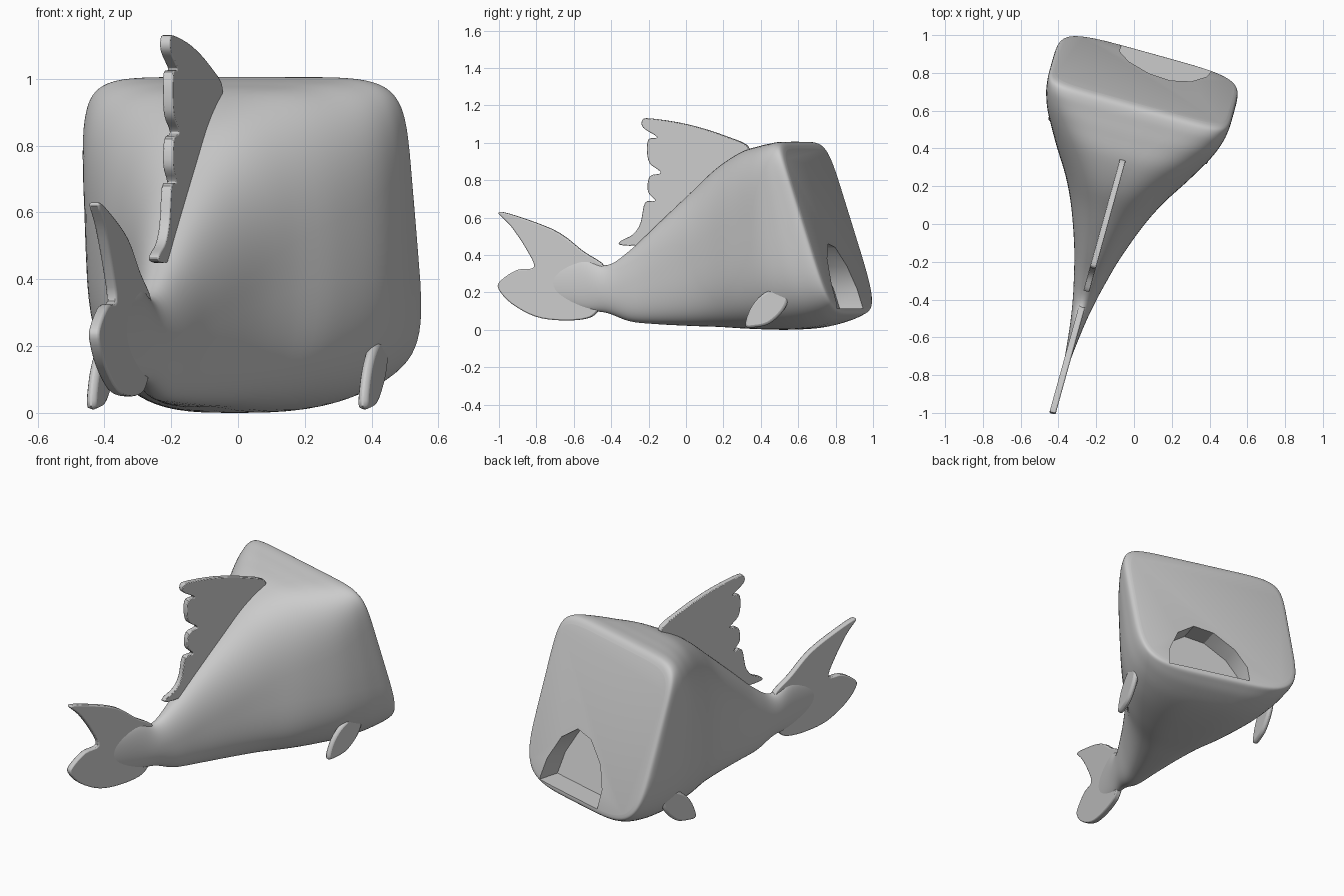
import bpy, bmesh, math
from mathutils import Vector

if "Cube" in bpy.data.objects:
    bpy.data.objects.remove(bpy.data.objects["Cube"])

# One flat grey for the whole fish
grey = bpy.data.materials.new("plain grey")
grey.diffuse_color = (0.6, 0.6, 0.6, 1)
grey.use_nodes = True
grey.node_tree.nodes["Principled BSDF"].inputs["Base Color"].default_value = grey.diffuse_color

ANG = math.radians(15.5)   # the fish is turned about z
C, S = math.cos(ANG), math.sin(ANG)
MID = -0.148               # sideways offset of the symmetry plane


def place(u, v, z):
    """Fish space (sideways, along, up) to world."""
    u += MID
    return Vector((C * u + S * v, -S * u + C * v, z))


def spline(pts, steps, closed=False):
    """Catmull-Rom through points of any dimension."""
    n, out = len(pts), []
    get = (lambda i: pts[i % n]) if closed else (lambda i: pts[min(max(i, 0), n - 1)])
    for i in range(n if closed else n - 1):
        a, b, c, d = get(i - 1), get(i), get(i + 1), get(i + 2)
        for k in range(steps):
            t = k / steps
            out.append([0.5 * (2 * q + (r - p) * t + (2 * p - 5 * q + 4 * r - s) * t * t
                               + (3 * q - p - 3 * r + s) * t ** 3)
                        for p, q, r, s in zip(a, b, c, d)])
    if not closed:
        out.append(list(pts[-1]))
    return out


def finish(name, bm, angle=35):
    bmesh.ops.recalc_face_normals(bm, faces=bm.faces)
    me = bpy.data.meshes.new(name)
    bm.to_mesh(me)
    bm.free()
    ob = bpy.data.objects.new(name, me)
    bpy.context.collection.objects.link(ob)
    me.materials.append(grey)
    bpy.ops.object.select_all(action='DESELECT')
    ob.select_set(True)
    bpy.context.view_layer.objects.active = ob
    if angle:
        bpy.ops.object.shade_smooth_by_angle(angle=math.radians(angle))
    return ob


def prism(ringa, ringb):
    bm = bmesh.new()
    a = [bm.verts.new(p) for p in ringa]
    b = [bm.verts.new(p) for p in ringb]
    bm.faces.new(a)
    bm.faces.new(b[::-1])
    for i in range(len(a)):
        j = (i + 1) % len(a)
        bm.faces.new((a[i], a[j], b[j], b[i]))
    return bm


def plate(name, outline, u, shift, thick, steps=4):
    """Upright fin plate, outline read in side view (y, z)."""
    pts = [((y + shift) / C, z) for y, z in spline(outline, steps, True)]
    bm = prism([place(u - thick / 2, v, z) for v, z in pts],
               [place(u + thick / 2, v, z) for v, z in pts])
    ob = finish(name, bm)
    bev = ob.modifiers.new("soft edge", 'BEVEL')
    bev.width, bev.segments = thick * 0.4, 2
    bev.limit_method, bev.angle_limit = 'ANGLE', math.radians(60)
    return ob


# Body: along at bottom, along at top, half width, bottom, top, lower power, upper power
stations = [
    (-.84, -.84, .010, .18, .32, 2, 2),
    (-.62, -.62, .034, .11, .38, 2, 2),
    (-.48, -.48, .056, .09, .345, 2.1, 2),
    (-.35, -.35, .085, .045, .425, 2.4, 2.1),
    (-.20, -.20, .125, .03, .56, 2.7, 2.2),
    (.00, .00, .197, .02, .74, 3, 2.3),
    (.15, .15, .27, .015, .87, 3.1, 2.6),
    (.32, .30, .37, .005, .955, 3.1, 3.2),
    (.52, .42, .452, .0, .985, 3.1, 4.3),
    (.68, .50, .487, .01, .998, 3.3, 5.8),
    (.80, .55, .498, .04, 1.005, 3.8, 7),
    (.865, .585, .50, .07, 1.003, 4.3, 7.5),
    (.892, .605, .492, .09, .99, 4.6, 7.5),
    (.894, .62, .472, .115, .968, 4.6, 7.5),
]
N = 80
bm = bmesh.new()
rings = []
for vb, vt, w, zb, zt, pb, pt in spline(stations, 5):
    ring = []
    for i in range(N):
        a = 2 * math.pi * i / N
        c, s = math.cos(a), math.sin(a)
        p = pt if s > 0 else pb
        u = w * math.copysign(abs(c) ** (2 / p), c)
        h = 0.5 + 0.5 * math.copysign(abs(s) ** (2 / p), s)
        ring.append(bm.verts.new(place(u, vb + (vt - vb) * h, zb + (zt - zb) * h)))
    rings.append(ring)
for a, b in zip(rings, rings[1:]):
    for i in range(N):
        j = (i + 1) % N
        bm.faces.new((a[i], a[j], b[j], b[i]))
bm.faces.new(rings[0][::-1])
bm.faces.new(rings[-1])
body = finish("body", bm, 0)

# Mouth: arched pocket cut into the sloping front plane
arch = [(-.17, .115), (-.17, .22), (-.11, .34), (.01, .44), (.13, .46),
        (.24, .38), (.31, .24), (.33, .115)]
face_v = lambda z: .894 - (z - .115) * .321
bm = prism([place(u, face_v(z) - .13, z) for u, z in arch],
           [place(u, face_v(z) + .2, z) for u, z in arch])
cutter = finish("mouth_cutter", bm, 0)
cutter.hide_render = True
bpy.context.view_layer.objects.active = body
cut = body.modifiers.new("mouth", 'BOOLEAN')
cut.operation, cut.solver, cut.object = 'DIFFERENCE', 'EXACT', cutter
bpy.ops.object.modifier_apply(modifier="mouth")
bpy.data.objects.remove(cutter)
bpy.ops.object.select_all(action='DESELECT')
body.select_set(True)
bpy.ops.object.shade_smooth_by_angle(angle=math.radians(30))

# Back fin with its ragged rear edge
plate("back_fin", [
    (.34, .965), (.2, 1.04), (0, 1.1), (-.19, 1.13), (-.23, 1.12), (-.225, 1.08),
    (-.15, 1.03), (-.195, 1.02), (-.205, .96), (-.19, .89), (-.13, .84), (-.19, .82),
    (-.2, .74), (-.16, .69), (-.215, .68), (-.24, .57), (-.28, .51), (-.345, .475),
    (-.35, .455), (-.28, .45), (-.2, .47), (0, .65), (.2, .84)], 0, -.04, .032)

# Tail fin with two lobes
plate("tail_fin", [
    (-1, .63), (-.85, .59), (-.68, .52), (-.55, .42), (-.43, .335), (-.40, .2),
    (-.47, .1), (-.53, .06), (-.66, .05), (-.8, .07), (-.93, .14), (-1, .22),
    (-.985, .265), (-.9, .32), (-.81, .335), (-.85, .43), (-.93, .55)], 0, -.04, .034)

# Pair of side fins
for side, label in ((1, "right"), (-1, "left")):
    plate(label + "_side_fin", [
        (.32, .02), (.345, .11), (.4, .18), (.47, .22), (.53, .215), (.55, .17),
        (.52, .1), (.45, .035), (.38, .015)], side * .422, .072, .032)
